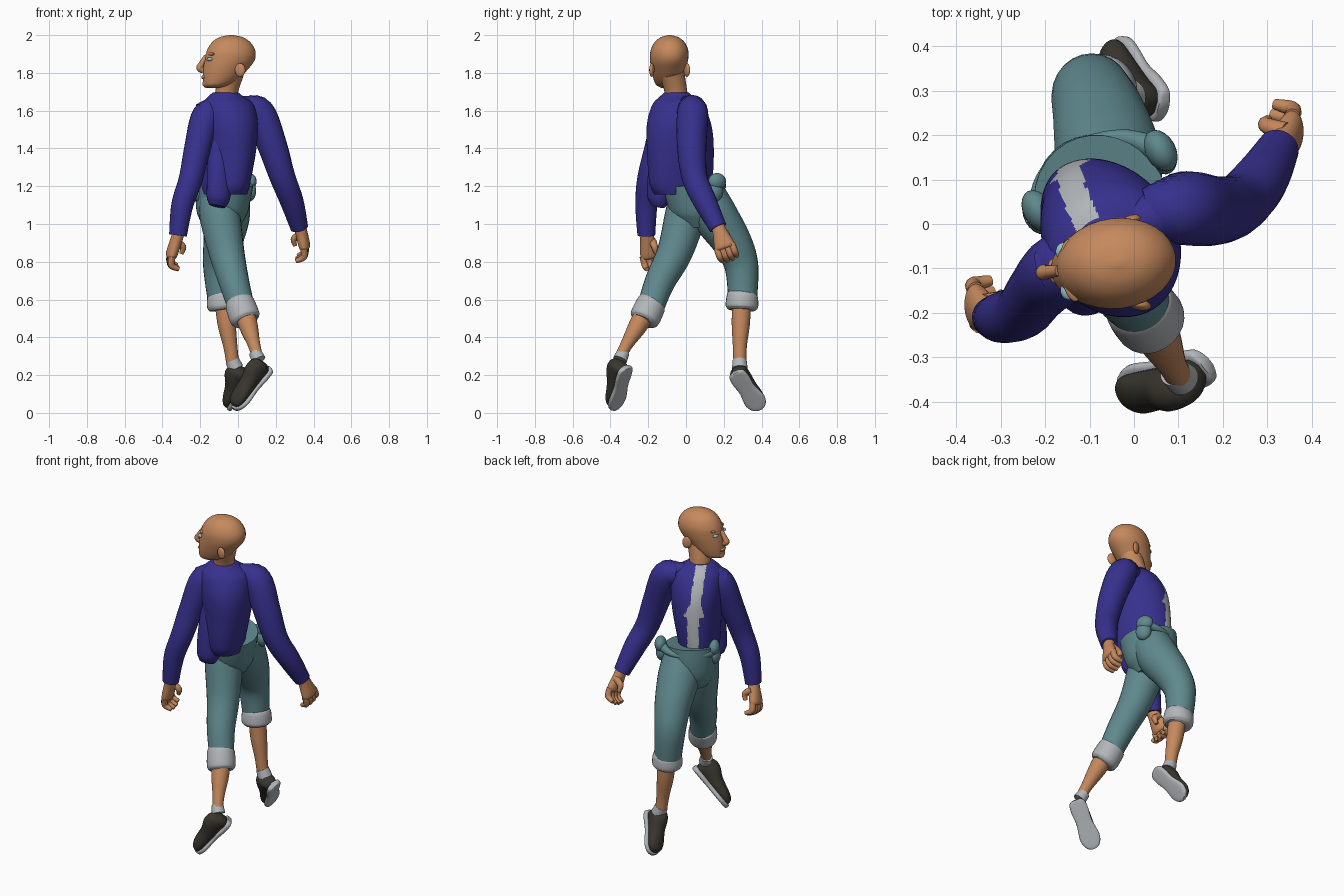
import bpy, bmesh, math
from mathutils import Vector, Matrix

cube = bpy.data.objects.get("Cube")
if cube:
    bpy.data.objects.remove(cube)


def material(name, r, g, b):
    m = bpy.data.materials.new(name)
    m.use_nodes = True
    m.diffuse_color = (r, g, b, 1)
    m.node_tree.nodes["Principled BSDF"].inputs["Base Color"].default_value = (r, g, b, 1)
    return m


SKIN = material("skin tan", .56, .25, .11)
BLUE = material("shirt blue", .038, .03, .27)
TEAL = material("trouser teal", .115, .25, .27)
PALE = material("pale grey", .45, .47, .49)
DARK = material("shoe charcoal", .04, .037, .027)
EYE = material("eye blue", .3, .52, .62)

# body directions: the torso is turned, the head looks over its side
LATERAL = Vector((.86, .5, 0))
FORWARD = Vector((-.5, .86, 0))
UP = Vector((0, 0, 1))
HEAD_SIDE = Vector((-.12, .99, 0))


def finish(bm, name, mats):
    mesh = bpy.data.meshes.new(name)
    bmesh.ops.recalc_face_normals(bm, faces=bm.faces)
    bm.to_mesh(mesh)
    bm.free()
    for m in mats:
        mesh.materials.append(m)
    mesh.shade_smooth()
    mesh.set_sharp_from_angle(angle=.9)
    obj = bpy.data.objects.new(name, mesh)
    bpy.context.collection.objects.link(obj)


def spline(points, steps):
    """Smooth curve through points of any dimension."""
    pts = [Vector(p) for p in points]
    out = []
    for i in range(len(pts) - 1):
        p, q = pts[i], pts[i + 1]
        before = pts[i - 1] if i else p
        after = pts[i + 2] if i + 2 < len(pts) else q
        for k in range(steps):
            t = k / steps
            m, n = (q - before) / 2, (after - p) / 2
            out.append(p + m * t + (3 * (q - p) - 2 * m - n) * t * t
                       + (2 * (p - q) + m + n) * t ** 3)
    return out + [pts[-1]]


def tube(name, mats, points, side=LATERAL, axis=None, sides=24, steps=6, power=1, paint=None):
    """Loft of rings; each point is x, y, z, half width along side, half depth."""
    bm = bmesh.new()
    path = spline(points, steps)
    rings = []
    for i, p in enumerate(path):
        centre = Vector(p[:3])
        ahead = Vector(path[min(i + 1, len(path) - 1)][:3])
        behind = Vector(path[max(i - 1, 0)][:3])
        n = axis or (ahead - behind).normalized()
        u = (side - n * side.dot(n)).normalized()
        v = n.cross(u)
        ring = []
        for k in range(sides):
            angle = math.tau * k / sides
            c, s = math.cos(angle), math.sin(angle)
            c = math.copysign(abs(c) ** power, c)
            s = math.copysign(abs(s) ** power, s)
            ring.append(bm.verts.new(centre + u * c * p[3] + v * s * p[4]))
        rings.append(ring)
    for low, high in zip(rings, rings[1:]):
        for k in range(sides):
            j = (k + 1) % sides
            bm.faces.new((low[k], low[j], high[j], high[k]))
    bm.faces.new(rings[0])
    bm.faces.new(rings[-1])
    if paint:
        for f in bm.faces:
            f.material_index = paint(f.calc_center_median())
    finish(bm, name, mats)


def limb(name, mat, points, **options):
    """Round tube; each point is x, y, z, radius."""
    tube(name, [mat], [(*p, p[-1]) for p in points], **options)


def ball(name, mat, centre, size, turn=0):
    bm = bmesh.new()
    bmesh.ops.create_uvsphere(bm, u_segments=20, v_segments=14, radius=1)
    bm.transform(Matrix.Translation(centre) @ Matrix.Rotation(turn, 4, "Z")
                 @ Matrix.Diagonal((*size, 1)))
    finish(bm, name, [mat])


# shirt with a pale front stripe that flares at mid chest and drifts sideways above
CHEST = Vector((-.05, -.03, 0))


def stripe(c):
    rel = c - CHEST
    if rel.dot(FORWARD) < .02:
        return 0
    flare = max(0, .034 - (c.z - 1.42) * .4) if c.z > 1.42 else .003
    drift = max(0, c.z - 1.4) * .12 - .003
    return 1 if abs(rel.dot(LATERAL) + drift) < .03 + flare else 0


tube("shirt", [BLUE, PALE], [
    (-.075, -.02, 1.155, .11, .155), (-.072, -.027, 1.22, .12, .18),
    (-.056, -.03, 1.4, .14, .188), (-.052, -.037, 1.53, .15, .176),
    (-.055, -.045, 1.63, .14, .132), (-.065, -.05, 1.675, .095, .085),
    (-.065, -.05, 1.695, .07, .065)], axis=UP, sides=128, steps=12, paint=stripe)
limb("shirt_yoke", BLUE, [(-.19, -.105, 1.58, .062), (-.12, -.075, 1.61, .06),
                          (.03, .01, 1.62, .058), (.12, .035, 1.6, .07)], side=UP)
tube("shirt_tail", [BLUE], [(-.1, -.1, 1.55, .045, .045), (-.1, -.13, 1.35, .062, .06),
                            (-.1, -.145, 1.2, .068, .058), (-.105, -.145, 1.13, .062, .055),
                            (-.11, -.15, 1.095, .045, .035)])

# sleeves
limb("left_sleeve", BLUE, [
    (.03, .02, 1.61, .06), (.11, .035, 1.59, .083), (.18, .03, 1.42, .078),
    (.235, .045, 1.25, .068), (.285, .1, 1.12, .062), (.325, .17, .98, .047)])
limb("right_sleeve", BLUE, [
    (-.1, -.07, 1.6, .06), (-.165, -.1, 1.57, .08), (-.215, -.15, 1.4, .07),
    (-.25, -.195, 1.24, .063), (-.295, -.21, 1.1, .058), (-.318, -.21, .94, .047)])


# hands: palm, four curled fingers and a thumb
def hand(name, wrist, knuckles, curl):
    w, k = Vector(wrist), Vector(knuckles)
    down = (k - w).normalized()
    across = down.cross(curl).normalized()
    if across.y < 0:
        across = -across
    tube(name + "_palm", [SKIN], [(*(w - down * .03), .034, .032), (*(w + down * .02), .04, .032),
                                  (*k, .055, .03), (*(k + down * .018), .042, .02)], side=across)
    for i in range(4):
        base = k + across * (i - 1.5) * .028
        reach = .9 if i in (0, 3) else 1
        joint = base + (down * .055 + curl * .012) * reach
        tip = joint + (down * .025 + curl * .05) * reach
        limb(f"{name}_finger_{i + 1}", SKIN, [(*base, .018), (*joint, .018), (*tip, .012)], sides=10)
    root = w + down * .03 + across * .025
    limb(name + "_thumb", SKIN, [(*root, .022), (*(root + down * .03 + curl * .05), .018),
                                 (*(root + down * .07 + curl * .055), .011)], sides=10)


hand("left_hand", (.332, .175, .97), (.352, .203, .885), Vector((-1, .1, 0)))
hand("right_hand", (-.322, -.208, .93), (-.352, -.188, .838), Vector((1, .1, 0)))

# trousers: hips, legs, bunched waistband
tube("trouser_hips", [TEAL], [
    (-.085, .06, .98, .09, .09), (-.085, .058, 1.05, .13, .135),
    (-.08, .05, 1.13, .142, .155), (-.072, .04, 1.22, .15, .165)], sides=32)
limb("left_trouser_leg", TEAL, [
    (-.05, .1, 1.15, .112), (-.058, .155, 1.04, .12), (-.078, .24, .91, .105),
    (-.095, .293, .78, .09), (-.085, .3, .6, .076)])
limb("right_trouser_leg", TEAL, [
    (-.105, .01, 1.14, .1), (-.095, -.005, 1.04, .108), (-.06, -.06, .85, .094),
    (-.02, -.14, .69, .08), (.02, -.19, .55, .07)])
limb("waistband", TEAL, [
    (-.22, .0, 1.2, .025), (-.2, .1, 1.2, .022), (-.135, .17, 1.195, .016),
    (-.03, .195, 1.2, .018), (.06, .165, 1.22, .03)], side=UP)
for side, x, y in (("left", .06, .165), ("right", -.215, .03)):
    ball(side + "_waist_bunch", TEAL, (x, y, 1.225), (.034, .05, .045), .5)
    ball(side + "_waist_fold", TEAL, (x, y - .01, 1.175), (.033, .046, .055), .5)

# rolled cuffs, shins and socks
limb("left_cuff", PALE, [(-.082, .3, .635, .074), (-.08, .298, .615, .083),
                         (-.078, .296, .565, .086), (-.076, .295, .545, .072)])
limb("right_cuff", PALE, [(.006, -.175, .59, .07), (.012, -.185, .573, .079),
                          (.036, -.217, .505, .081), (.044, -.227, .485, .066)])
limb("left_shin", SKIN, [(-.075, .295, .6, .05), (-.06, .29, .47, .048),
                         (-.04, .285, .35, .037), (-.028, .285, .26, .034)])
limb("right_shin", SKIN, [(.025, -.2, .56, .056), (.055, -.255, .46, .05),
                          (.085, -.315, .36, .033), (.105, -.35, .29, .03)])
limb("left_sock", PALE, [(-.03, .284, .278, .037), (-.012, .285, .235, .042)])
limb("right_sock", PALE, [(.09, -.332, .32, .034), (.11, -.35, .28, .038)])


# shoes: charcoal upper on a pale sole, toes pointing down, soles rolled outward
def shoe(name, heel, toe, top):
    h, t = Vector(heel), Vector(toe)
    along = (t - h).normalized()
    up = Vector(top)
    up = (up - along * along.dot(up)).normalized()
    across = along.cross(up)
    length = (t - h).length

    def rings(profile):
        return [(*(h + along * length * s + up * lift), a, b) for s, a, b, lift in profile]

    tube(name + "_upper", [DARK], rings([
        (-.03, .025, .03, .04), (.05, .045, .058, .052), (.25, .048, .062, .056),
        (.5, .048, .046, .04), (.8, .051, .034, .03), (.95, .037, .025, .022),
        (1, .015, .012, .016)]), side=across, axis=along)
    tube(name + "_sole", [PALE], rings([
        (-.06, .02, .014, 0), (.0, .044, .016, 0), (.2, .05, .016, 0),
        (.45, .046, .015, 0), (.78, .058, .015, 0), (.97, .042, .015, 0),
        (1.04, .016, .012, 0)]), side=across, axis=along, power=.6)


shoe("left_shoe", (.06, .268, .205), (-.042, .39, .028), (-.8, -.05, .5))
shoe("right_shoe", (.155, -.32, .23), (-.015, -.375, .028), (-.5, -.6, .56))

# neck and head
limb("neck", SKIN, [(-.065, -.05, 1.64, .064), (-.058, -.055, 1.71, .06), (-.035, -.075, 1.8, .066)])
tube("head", [SKIN], [
    (-.135, -.104, 1.72, .025, .03), (-.115, -.1, 1.735, .057, .068),
    (-.093, -.097, 1.765, .074, .094), (-.07, -.094, 1.81, .088, .116),
    (-.045, -.09, 1.865, .1, .133), (-.037, -.088, 1.915, .1, .13),
    (-.036, -.087, 1.96, .081, .104), (-.036, -.087, 1.988, .048, .064),
    (-.036, -.087, 2, .008, .01)], side=HEAD_SIDE, axis=UP, sides=32)
limb("nose", SKIN, [(-.168, -.105, 1.89, .012), (-.192, -.108, 1.85, .015),
                    (-.203, -.109, 1.825, .018), (-.183, -.107, 1.81, .014)], sides=14)
ball("lips", SKIN, (-.18, -.106, 1.778), (.014, .028, .012), .12)
ball("chin", SKIN, (-.163, -.104, 1.742), (.026, .032, .022), .12)
for label, s in (("left", -1), ("right", 1)):
    at = lambda x, reach, z: Vector((x, -.088 + .12 * x, z)) + HEAD_SIDE * reach * s
    ball(label + "_ear", SKIN, at(.0, .094, 1.815), (.028, .013, .036), .12 + .3 * s)
    ball(label + "_eye", EYE, at(-.153, .044, 1.872), (.018, .021, .011), .12)
    ball(label + "_brow", SKIN, at(-.146, .042, 1.9), (.014, .03, .009), .12 - .3 * s)
